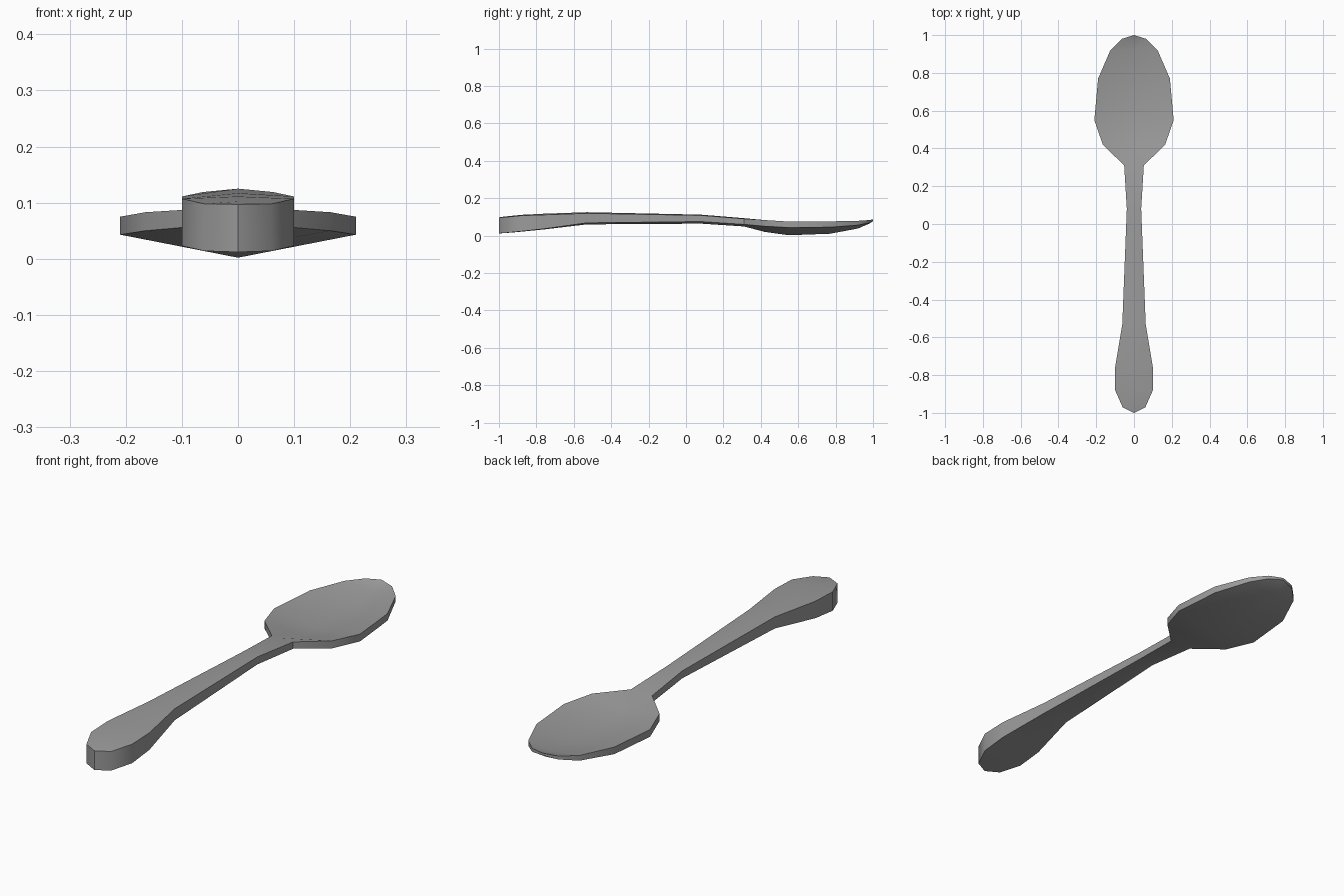
import bpy, bmesh, math

cube = bpy.data.objects.get("Cube")
if cube:
    bpy.data.objects.remove(cube, do_unlink=True)

metal = bpy.data.materials.new("grey metal")
metal.use_nodes = True
colour = (0.33, 0.33, 0.33, 1)
metal.diffuse_color = colour
metal.node_tree.nodes["Principled BSDF"].inputs["Base Color"].default_value = colour

# Sections from handle end to bowl tip:
# y, half width, top edge z, top centre z, bottom edge z, bottom centre z
sections = [
    (-1.00, 0, 0.097, 0.097, 0.012, 0.012),
    (-0.97, 0.06, 0.098, 0.102, 0.014, 0.013),
    (-0.88, 0.10, 0.107, 0.111, 0.023, 0.021),
    (-0.76, 0.10, 0.111, 0.117, 0.036, 0.033),
    (-0.53, 0.062, 0.119, 0.125, 0.068, 0.060),
    (0.08, 0.038, 0.108, 0.112, 0.075, 0.064),
    (0.31, 0.052, 0.090, 0.093, 0.060, 0.049),
    (0.42, 0.165, 0.083, 0.063, 0.050, 0.020),
    (0.55, 0.21, 0.075, 0.042, 0.043, 0.002),
    (0.77, 0.19, 0.076, 0.043, 0.045, 0.010),
    (0.92, 0.125, 0.079, 0.063, 0.056, 0.038),
    (0.98, 0.065, 0.083, 0.078, 0.068, 0.064),
    (1.00, 0, 0.087, 0.087, 0.077, 0.077),
]

bm = bmesh.new()


def row(y, w, edge, centre):
    """One row across: left, middle, right, or a single point at the ends."""
    mid = bm.verts.new((0, y, centre))
    if w == 0:
        return [mid] * 3
    return [bm.verts.new((-w, y, edge)), mid, bm.verts.new((w, y, edge))]


def face(*verts):
    unique = list(dict.fromkeys(verts))
    if len(unique) > 2:
        bm.faces.new(unique)


tops = [row(y, w, te, tc) for y, w, te, tc, be, bc in sections]
bottoms = [row(y, w, be, bc) for y, w, te, tc, be, bc in sections]

# Upper and lower skins, then the upright rim between them
for i in range(len(sections) - 1):
    t, u, b, c = tops[i], tops[i + 1], bottoms[i], bottoms[i + 1]
    for k in (0, 1):
        face(t[k], t[k + 1], u[k + 1], u[k])
        face(b[k], c[k], c[k + 1], b[k + 1])
    for k in (0, 2):
        face(t[k], u[k], c[k], b[k])

bmesh.ops.recalc_face_normals(bm, faces=bm.faces)
mesh = bpy.data.meshes.new("spoon")
bm.to_mesh(mesh)
bm.free()
mesh.materials.append(metal)

spoon = bpy.data.objects.new("spoon", mesh)
bpy.context.collection.objects.link(spoon)

# Smooth surfaces with a crisp rim
bpy.ops.object.select_all(action='DESELECT')
spoon.select_set(True)
bpy.context.view_layer.objects.active = spoon
bpy.ops.object.shade_smooth_by_angle(angle=math.radians(40))
